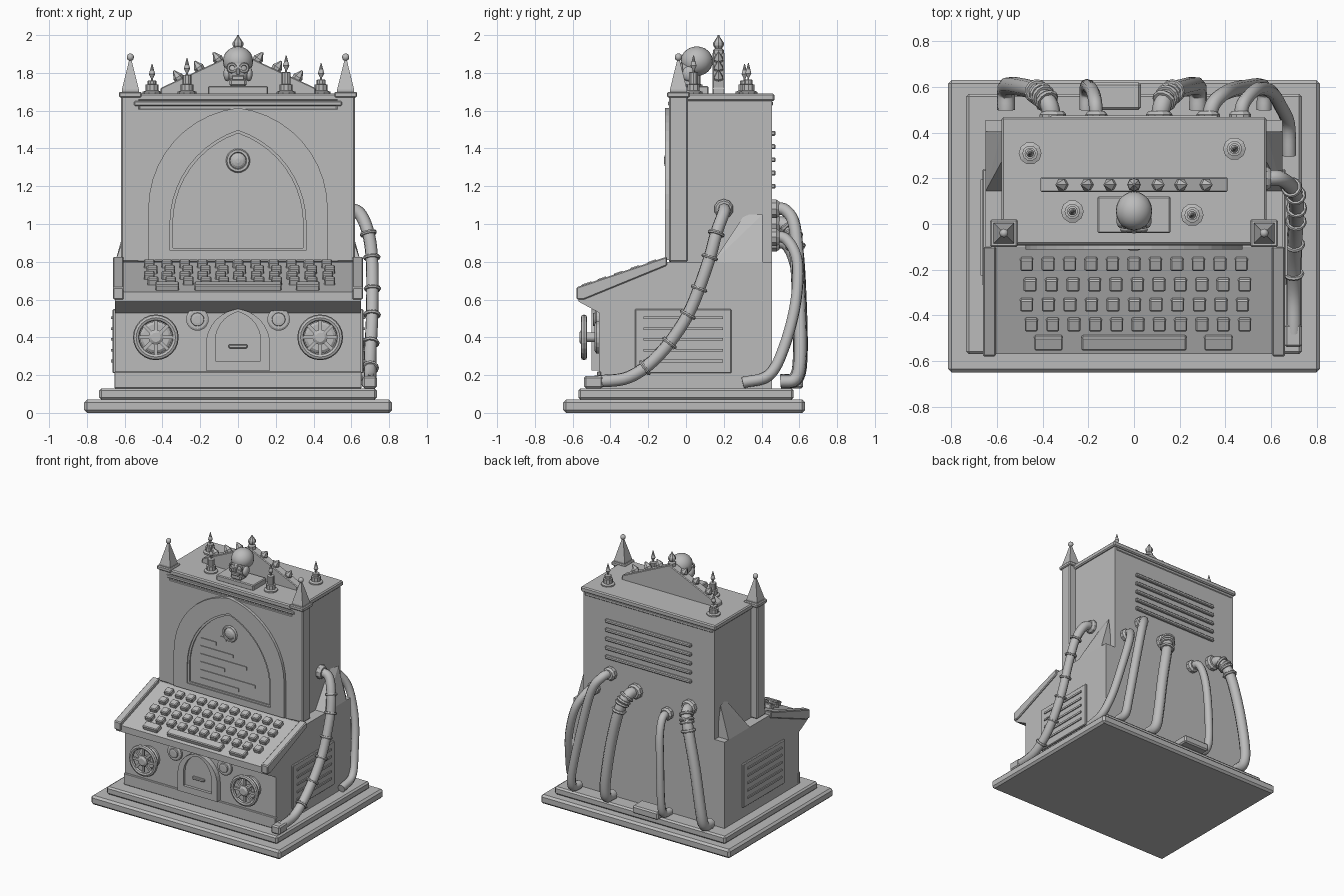
import bpy, bmesh, math
from math import pi, sin, cos
from mathutils import Vector, Matrix

old = bpy.data.objects.get("Cube")
if old:
    bpy.data.objects.remove(old)

stone = bpy.data.materials.new("stone_grey")
stone.use_nodes = True
GREY = (0.5, 0.5, 0.5, 1)
stone.diffuse_color = GREY
stone.node_tree.nodes["Principled BSDF"].inputs["Base Color"].default_value = GREY


# ---------- helpers ----------
def finish(name, bm, smooth=False, bevel=0):
    if bevel:
        bmesh.ops.bevel(bm, geom=bm.edges[:], offset=bevel, segments=1, affect='EDGES')
    bmesh.ops.recalc_face_normals(bm, faces=bm.faces[:])
    for f in bm.faces:
        f.smooth = smooth
    me = bpy.data.meshes.new(name)
    bm.to_mesh(me)
    bm.free()
    me.materials.append(stone)
    ob = bpy.data.objects.new(name, me)
    bpy.context.collection.objects.link(ob)
    return ob


def box(name, x, y, z, bevel=0.0, rot=None):
    """Box from (low, high) pairs, optionally turned about its centre."""
    c = Vector((sum(x) / 2, sum(y) / 2, sum(z) / 2))
    size = (x[1] - x[0], y[1] - y[0], z[1] - z[0], 1)
    bm = bmesh.new()
    bmesh.ops.create_cube(bm, size=1, matrix=Matrix.Diagonal(size))
    if rot:
        bm.transform(rot)
    bm.transform(Matrix.Translation(c))
    return finish(name, bm, bevel=bevel)


def prism(name, pts, lo, hi, axis='X', bevel=0.0):
    """Extrude an outline: (y, z) along X, or (x, z) along Y."""
    bm = bmesh.new()
    place = (lambda p, t: (t, p[0], p[1])) if axis == 'X' else (lambda p, t: (p[0], t, p[1]))
    a, b = ([bm.verts.new(place(p, t)) for p in pts] for t in (lo, hi))
    bm.faces.new(a)
    bm.faces.new(b)
    for i in range(len(pts)):
        j = (i + 1) % len(pts)
        bm.faces.new((a[i], a[j], b[j], b[i]))
    return finish(name, bm, bevel=bevel)


def lathe(name, prof, loc, axis='Z', n=12, smooth=False):
    """Spin (radius, height) points about an axis."""
    bm = bmesh.new()
    rings = [[bm.verts.new((r * cos(2 * pi * i / n), r * sin(2 * pi * i / n), h))
              for i in range(n)] for r, h in prof]
    for a, b in zip(rings, rings[1:]):
        for i in range(n):
            bm.faces.new((a[i], a[(i + 1) % n], b[(i + 1) % n], b[i]))
    bm.faces.new(rings[0])
    bm.faces.new(rings[-1])
    turn = Vector((0, 0, 1)).rotation_difference(Vector(axis) if axis != 'Z' else Vector((0, 0, 1)))
    bm.transform(Matrix.Translation(loc) @ turn.to_matrix().to_4x4())
    return finish(name, bm, smooth)


def ball(name, loc, scale, n=16):
    bm = bmesh.new()
    m = Matrix.Translation(loc) @ Matrix.Diagonal((*scale, 1))
    bmesh.ops.create_uvsphere(bm, u_segments=n, v_segments=n // 2 + 2, radius=1, matrix=m)
    return finish(name, bm, smooth=True)


def torus(name, loc, axis, big, small, n=20, k=6):
    bm = bmesh.new()
    turn = Vector((0, 0, 1)).rotation_difference(Vector(axis)).to_matrix().to_4x4()
    grid = [[bm.verts.new(((big + small * cos(2 * pi * j / k)) * cos(2 * pi * i / n),
                           (big + small * cos(2 * pi * j / k)) * sin(2 * pi * i / n),
                           small * sin(2 * pi * j / k))) for j in range(k)] for i in range(n)]
    for i in range(n):
        for j in range(k):
            a, b, u = grid[i], grid[(i + 1) % n], (j + 1) % k
            bm.faces.new((a[j], b[j], b[u], a[u]))
    bm.transform(Matrix.Translation(loc) @ turn)
    return finish(name, bm)


def arch(w, base, spring, apex, n=10):
    """Pointed arch outline, from bottom right round to bottom left."""
    h = apex - spring
    c = (w * w - h * h) / (2 * w)
    top = math.atan2(h, -c)
    right = [(c + (w - c) * cos(top * i / n), spring + (w - c) * sin(top * i / n)) for i in range(n)]
    left = [(-x, z) for x, z in reversed(right)]
    return [(w, base)] + right + [(0, apex)] + left + [(-w, base)]


def arch_frame(name, outer, inner, back, front):
    """Flat frame between two arch outlines."""
    bm = bmesh.new()
    loops = [[bm.verts.new((x, y, z)) for x, z in o]
             for o, y in ((outer, back), (outer, front), (inner, front), (inner, back))]
    for a, b in zip(loops, loops[1:] + loops[:1]):
        for i in range(len(a)):
            j = (i + 1) % len(a)
            bm.faces.new((a[i], a[j], b[j], b[i]))
    return finish(name, bm)


def cable(name, pts, r, bands=(), step=6):
    """Eight-sided hose through points, with clamp bands at fractions of its length."""
    p = [Vector(q) for q in pts]
    p = [2 * p[0] - p[1]] + p + [2 * p[-1] - p[-2]]
    path = []
    for a, b, c, d in zip(p, p[1:], p[2:], p[3:]):
        for s in range(step):
            t = s / step
            path.append(0.5 * (2 * b + (c - a) * t + (2 * a - 5 * b + 4 * c - d) * t * t
                               + (3 * b - a - 3 * c + d) * t ** 3))
    path.append(p[-2])
    cu = bpy.data.curves.new(name, 'CURVE')
    cu.dimensions = '3D'
    cu.bevel_depth, cu.bevel_resolution, cu.use_fill_caps = r, 2, True
    sp = cu.splines.new('POLY')
    sp.points.add(len(path) - 1)
    for q, v in zip(sp.points, path):
        q.co = (*v, 1)
    cu.materials.append(stone)
    ob = bpy.data.objects.new(name, cu)
    bpy.context.collection.objects.link(ob)
    for f in bands:
        i = min(int(f * (len(path) - 1)), len(path) - 2)
        torus(name + "_band", path[i], path[i + 1] - path[i], r * 1.08, r * 0.3, 12)


# ---------- stepped base and console ----------
box("base_slab", (-.815, .815), (-.65, .63), (0, .07), .015)
box("base_step", (-.735, .735), (-.57, .57), (.07, .13), .012)
prism("console", [(-.46, .13), (.455, .13), (.455, .8), (-.1, .8), (-.57, .64), (-.57, .59), (-.46, .53)],
      -.65, .65)
box("console_plinth", (-.655, .655), (-.472, -.45), (.13, .22), .005)
for s in (-1, 1):
    lo, hi = sorted((s * .605, s * .662))
    prism("console_cheek", [(-.58, .6), (-.58, .665), (-.1, .828), (-.1, .78), (-.54, .6)], lo, hi, bevel=.006)
    # slatted side vents
    lo, hi = sorted((s * .645, s * .664))
    box("side_vent", (lo, hi), (-.27, .24), (.21, .55), .005)
    for i in range(5):
        z = .275 + i * .057
        lo, hi = sorted((s * .66, s * .672))
        box("side_vent_slat", (lo, hi), (-.225, .195), (z - .007, z + .007))
    # sloping buttress beside the tower
    bm = bmesh.new()
    v = [bm.verts.new((s * x, y, z)) for x, y, z in
         ((.55, .145, .8), (.65, .145, .8), (.65, .405, .8), (.55, .405, .8), (.56, .31, 1.05), (.58, .405, 1.05))]
    bmesh.ops.convex_hull(bm, input=v)
    finish("buttress", bm)

# ---------- keyboard ----------
tilt = math.atan2(.16, .47)
lean = Matrix.Rotation(tilt, 4, 'X')


def key(x, y, w, d=.055):
    z = .8 + (y + .1) * math.tan(tilt) + .012
    box("key", (x - w / 2, x + w / 2), (y - d / 2, y + d / 2), (z - .02, z + .02), .006, lean)


for row, (y, n, x0, x1) in enumerate(((-.175, 11, -.47, .47), (-.265, 11, -.455, .485),
                                      (-.353, 11, -.47, .475), (-.44, 11, -.45, .485))):
    for i in range(n):
        key(x0 + (x1 - x0) * i / (n - 1), y, .057)
for x, w in ((-.375, .125), (0, .46), (.37, .125)):
    key(x, -.52, w, .062)

# ---------- console front: door, rosettes, hand wheels ----------
door = arch(.17, .225, .36, .55)
opening = arch(.12, .275, .38, .535)
arch_frame("door_frame", door, opening, -.45, -.5)
prism("door_panel", opening, -.45, -.478, 'Y')
box("door_handle", (-.05, .05), (-.495, -.47), (.342, .362), .004)
FRONT = (0, -1, 0)
for s in (-1, 1):
    lathe("rosette", [(.06, 0), (.06, .02), (.05, .026), (.036, .026), (.034, .036), (.02, .038)],
          (s * .215, -.455, .495), FRONT, 20)
    c = Vector((s * .435, -.54, .4))
    lathe("wheel_mount", [(.085, 0), (.085, .02), (.07, .03)], c + Vector((0, .085, 0)), FRONT, 20)
    torus("wheel_rim", c, FRONT, .104, .017, 24, 8)
    lathe("wheel_hub", [(.025, -.09), (.025, -.012), (.04, -.01), (.04, .014), (.025, .024)], c, FRONT, 12)
    for i in range(4):
        box("wheel_spoke", (c.x - .1, c.x + .1), (c.y - .008, c.y + .008), (c.z - .009, c.z + .009), 0,
            Matrix.Rotation(i * pi / 4, 4, 'Y'))

# ---------- tower ----------
box("tower", (-.565, .565), (-.08, .455), (.78, 1.66))
box("tower_front_panel", (-.53, .53), (-.09, -.06), (.8, 1.61), .004)
box("cornice", (-.58, .58), (-.09, .468), (1.65, 1.69), .008)
box("cornice_moulding", (-.55, .55), (-.095, .46), (1.625, 1.65), .005)
outer, inner = arch(.475, .81, 1.08, 1.615), arch(.36, .86, 1.0, 1.495)
screen = arch(.345, .873, 1.0, 1.48)
arch_frame("screen_surround", outer, inner, -.08, -.112)
arch_frame("screen_rim", inner, screen, -.08, -.104)
prism("screen", screen, -.07, -.094, 'Y')
for i, w in enumerate((.135, .28, .4, .21, .47, .33)):
    z = 1.225 - i * .062
    box("screen_bar", (-.255, -.255 + w), (-.1, -.092), (z - .013, z + .013))
box("screen_marker", (-.085, -.035), (-.1, -.092), (1.265, 1.295))
torus("medallion_ring", (0, -.1, 1.335), FRONT, .052, .012, 20)
lathe("medallion", [(.045, 0), (.042, .012), (.03, .02), (.012, .025)], (0, -.092, 1.335), FRONT, 16)
for i in range(5):
    z = 1.2 + i * .07
    box("back_vent_slat", (-.37, .37), (.45, .475), (z - .013, z + .013), .006)

# corner columns with spires
R2 = math.sqrt(2)
for s in (-1, 1):
    x, y = s * .57, -.04
    box("column", (x - .05, x + .05), (y - .05, y + .05), (.8, 1.68), .008)
    box("column_capital", (x - .06, x + .06), (y - .06, y + .06), (1.67, 1.7), .006)
    spire = lathe("spire", [(.045 * R2, 0), (.045 * R2, .012), (.008, .17)], (0, 0, 0), n=4)
    spire.data.transform(Matrix.Translation((x, y, 1.7)) @ Matrix.Rotation(pi / 4, 4, 'Z'))
    ball("spire_ball", (x, y, 1.883), (.02, .02, .02), 10)

# ---------- crown ----------
prism("pediment", [(-.41, 1.685), (.41, 1.685), (.41, 1.72), (0, 1.91), (-.41, 1.72)], .14, .205, 'Y', .005)
lathe("finial", [(.03, 0), (.03, .03), (.018, .04), (.028, .055), (.028, .07), (.008, .1), (.004, .11)],
      (0, .172, 1.89), n=8)
for s in (-1, 1):
    for x in (.1, .2, .31):
        leaf = lathe("crocket", [(.022, -.02), (.028, .015), (.004, .055)], (0, 0, 0), n=6)
        leaf.data.transform(Matrix.Translation((s * x, .172, 1.91 - x * .463)) @ Matrix.Rotation(s * .6, 4, 'Y'))
box("skull_plinth", (-.16, .16), (-.04, .12), (1.685, 1.73), .006)
ball("skull_cranium", (0, .057, 1.862), (.08, .085, .078), 20)
ball("skull_face", (0, .01, 1.81), (.062, .045, .07), 14)
box("skull_jaw", (-.045, .045), (-.03, .05), (1.728, 1.77), .01)
box("skull_teeth", (-.032, .032), (-.038, 0), (1.762, 1.785), .004)
box("skull_nose", (-.01, .01), (-.042, 0), (1.79, 1.825), .004)
for s in (-1, 1):
    torus("eye_socket", (s * .032, -.026, 1.826), FRONT, .021, .008, 12)
    ball("cheekbone", (s * .058, .015, 1.795), (.02, .035, .04), 10)
for x, y, h in ((-.455, .31, .07), (.44, .33, .075), (-.27, .055, .1), (.255, .04, .115)):
    lathe("candle", [(.05, 0), (.05, .012), (.034, .018), (.034, .05), (.024, .052), (.024, h), (.005, h + .003),
                     (.005, h + .012), (.017, h + .035), (.011, h + .055), (.002, h + .09)], (x, y, 1.688), n=10)

# ---------- hoses ----------
cable("side_hose", [(.56, .2, 1.08), (.64, .2, 1.06), (.69, .16, .95), (.71, .115, .79), (.71, .01, .52),
                    (.7, -.14, .31), (.7, -.3, .19), (.7, -.48, .165)], .034, (.3, .42, .5, .58, .68, .8))
lathe("side_socket", [(.052, 0), (.052, .03), (.042, .045)], (.555, .2, 1.08), (1, 0, 0), 10)
box("side_hose_plug", (.66, .735), (-.54, -.44), (.13, .195), .01)
BANDS = (.2, .25, .3, .35)
for x, z, xe, r, bands in ((-.355, 1.0, -.56, .04, BANDS), (-.165, .9, -.21, .03, ()),
                           (.11, 1.0, .28, .04, BANDS), (.325, 1.08, .57, .033, ())):
    d = xe - x
    cable("back_hose", [(x, .45, z), (x + d * .1, .53, z - .01), (x + d * .35, .58, z - .12), (x + d * .7, .6, .6),
                        (x + d * .95, .605, .3), (xe, .58, .18), (xe, .5, .165)], r, bands)
    lathe("back_socket", [(r + .018, 0), (r + .018, .03), (r + .006, .045)], (x, .45, z), (0, 1, 0), 10)
cable("corner_hose", [(.465, .45, .93), (.48, .53, .92), (.54, .59, .8), (.6, .58, .58), (.64, .52, .35),
                      (.675, .44, .2), (.68, .3, .16)], .03)
lathe("back_socket", [(.048, 0), (.048, .03), (.036, .045)], (.465, .45, .93), (0, 1, 0), 10)
box("back_hose_plug", (-.19, .03), (.5, .62), (.13, .19), .01)
